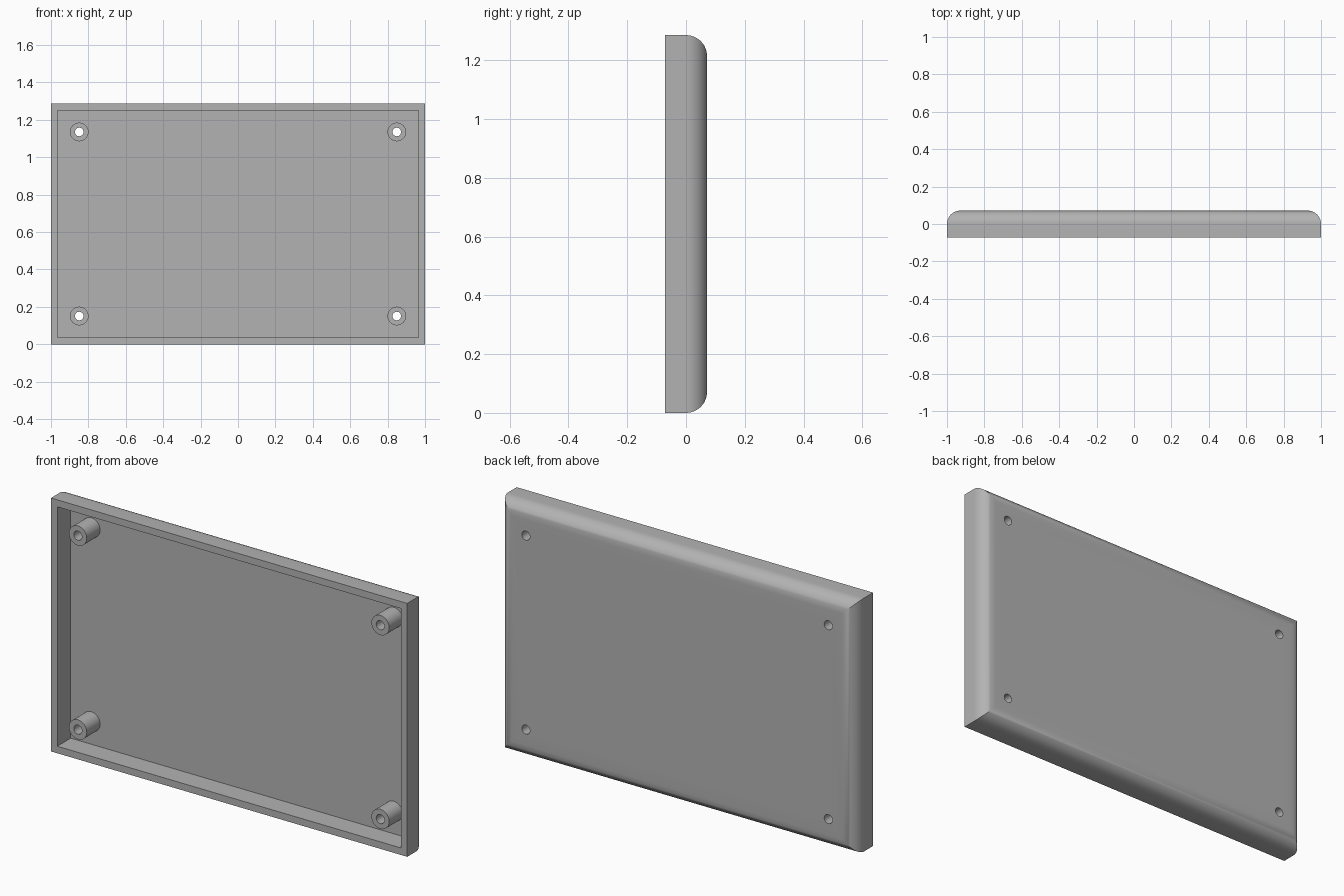
import bpy
import bmesh
import math
from mathutils import Matrix, Vector

W, H, D = 2.0, 1.286, 0.143      # outer width, height, depth
WALL = 0.0357                    # wall and back panel thickness
ROUND = D / 2                    # rounding of the back edges
BOSS_IN = 0.151                  # boss distance from the outer edges
BOSS_R, HOLE_R = 0.05, 0.023
FRONT, BACK = -D / 2, D / 2
SEGS = 12

if "Cube" in bpy.data.objects:
    bpy.data.objects.remove(bpy.data.objects["Cube"], do_unlink=True)

grey = bpy.data.materials.new("grey plastic")
grey.use_nodes = True
colour = (0.45, 0.45, 0.45, 1)
grey.diffuse_color = colour
grey.node_tree.nodes["Principled BSDF"].inputs["Base Color"].default_value = colour


def make_object(name, bm):
    bmesh.ops.recalc_face_normals(bm, faces=bm.faces)
    mesh = bpy.data.meshes.new(name)
    bm.to_mesh(mesh)
    bm.free()
    mesh.materials.append(grey)
    obj = bpy.data.objects.new(name, mesh)
    bpy.context.collection.objects.link(obj)
    return obj


def select_only(obj):
    bpy.ops.object.select_all(action='DESELECT')
    obj.select_set(True)
    bpy.context.view_layer.objects.active = obj


def bridge(bm, a, b):
    for i in range(len(a)):
        j = (i + 1) % len(a)
        bm.faces.new((a[i], a[j], b[j], b[i]))


def rect_ring(bm, inset, y):
    x, z = W / 2 - inset, H / 2 - inset
    return [bm.verts.new((sx * x, y, H / 2 + sz * z))
            for sx, sz in ((-1, -1), (1, -1), (1, 1), (-1, 1))]


def circle_ring(bm, centre, r, y, n=32):
    return [bm.verts.new((centre[0] + r * math.cos(math.tau * i / n), y,
                          centre[1] + r * math.sin(math.tau * i / n))) for i in range(n)]


# Open tray: inner floor, inner wall, rim, outer wall, rounded back edges
bm = bmesh.new()
profile = [(WALL, BACK - WALL), (WALL, FRONT), (0, FRONT)]
for i in range(SEGS + 1):
    a = math.pi / 2 * i / SEGS
    profile.append((ROUND * (1 - math.cos(a)), BACK - ROUND + ROUND * math.sin(a)))
rings = [rect_ring(bm, inset, y) for inset, y in profile]
for a, b in zip(rings, rings[1:]):
    bridge(bm, a, b)
bm.faces.new(rings[0])
bm.faces.new(rings[-1])
tray = make_object("cover_tray", bm)

# Screw holes through the back panel
centres = {f"{v}_{h}": (sx * (W / 2 - BOSS_IN), H / 2 + sz * (H / 2 - BOSS_IN))
           for h, sx in (("right", -1), ("left", 1))
           for v, sz in (("lower", -1), ("upper", 1))}
bm = bmesh.new()
for c in centres.values():
    ends = [circle_ring(bm, c, HOLE_R, y) for y in (0, D)]
    bridge(bm, *ends)
    for ring in ends:
        bm.faces.new(ring)
cutter = make_object("hole_cutter", bm)
cutter.hide_render = True

select_only(tray)
mod = tray.modifiers.new("screw_holes", 'BOOLEAN')
mod.operation = 'DIFFERENCE'
mod.solver = 'EXACT'
mod.object = cutter
bpy.ops.object.modifier_apply(modifier=mod.name)
bpy.data.objects.remove(cutter, do_unlink=True)
bpy.ops.object.shade_smooth_by_angle(angle=math.radians(30))

# Hollow screw bosses, flush with the rim
for place, c in centres.items():
    bm = bmesh.new()
    floor = BACK - WALL
    tube = [circle_ring(bm, c, r, y) for r, y in
            ((BOSS_R, floor), (BOSS_R, FRONT), (HOLE_R, FRONT), (HOLE_R, floor))]
    for a, b in zip(tube, tube[1:]):
        bridge(bm, a, b)
    boss = make_object(f"screw_boss_{place}", bm)
    select_only(boss)
    bpy.ops.object.shade_smooth_by_angle(angle=math.radians(30))
